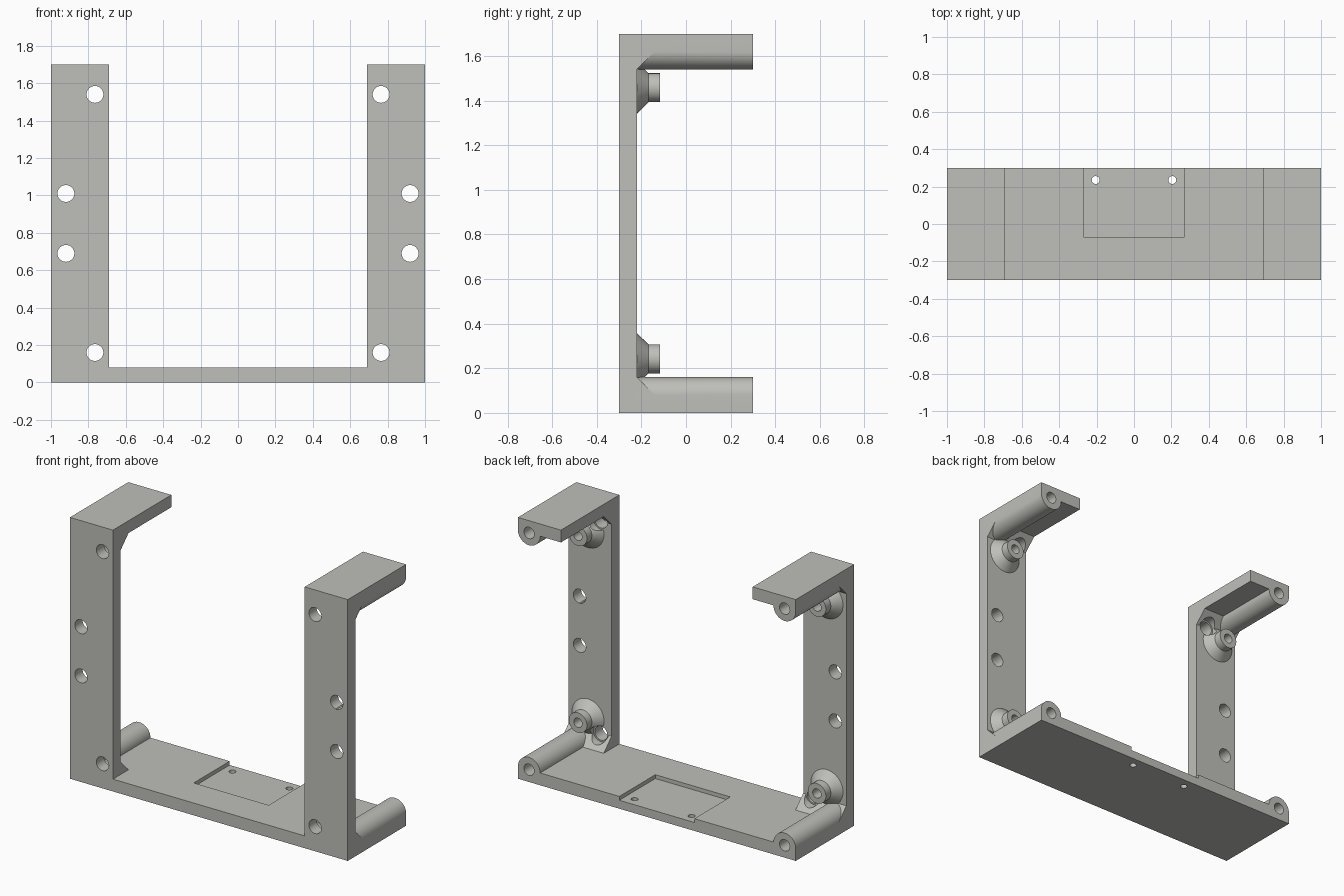
import bpy, bmesh, math
from mathutils import Matrix, Vector

if "Cube" in bpy.data.objects:
    bpy.data.objects.remove(bpy.data.objects["Cube"])

grey = bpy.data.materials.new("light grey")
grey.diffuse_color = (0.52, 0.52, 0.49, 1)
grey.use_nodes = True
grey.node_tree.nodes["Principled BSDF"].inputs["Base Color"].default_value = grey.diffuse_color


def make(name, bm):
    bmesh.ops.recalc_face_normals(bm, faces=bm.faces[:])
    me = bpy.data.meshes.new(name)
    bm.to_mesh(me)
    bm.free()
    me.materials.append(grey)
    ob = bpy.data.objects.new(name, me)
    bpy.context.collection.objects.link(ob)
    return ob


def prism(name, pts, offset):
    """Closed outline of 3D points pushed along an offset."""
    bm = bmesh.new()
    f = bm.faces.new([bm.verts.new(p) for p in pts])
    r = bmesh.ops.extrude_face_region(bm, geom=[f])
    bmesh.ops.translate(bm, vec=offset,
                        verts=[v for v in r["geom"] if isinstance(v, bmesh.types.BMVert)])
    return make(name, bm)


def box(name, lo, hi):
    x0, y0, z0 = lo
    x1, y1, z1 = hi
    return prism(name, [(x0, y0, z0), (x1, y0, z0), (x1, y1, z0), (x0, y1, z0)], (0, 0, z1 - z0))


def turned(name, x, z, prof, n=48):
    """Solid of revolution about the y direction; prof is (y, radius) pairs."""
    bm = bmesh.new()
    rings = []
    for y, r in prof:
        rings.append([bm.verts.new((x + r * math.cos(2 * math.pi * i / n), y,
                                    z + r * math.sin(2 * math.pi * i / n))) for i in range(n)])
    for a, b in zip(rings, rings[1:]):
        for i in range(n):
            j = (i + 1) % n
            bm.faces.new((a[i], a[j], b[j], b[i]))
    bm.faces.new(rings[0])
    bm.faces.new(rings[-1])
    return make(name, bm)


def rod(x, z, r, y0, y1):
    return turned("hole_cutter", x, z, [(y0, r), (y1, r)], 40)


def boolean(ob, others, op):
    """Apply each tool to the object, then remove the tool."""
    for t in others:
        m = ob.modifiers.new("cut", "BOOLEAN")
        m.operation, m.solver, m.object = op, "EXACT", t
        dg = bpy.context.evaluated_depsgraph_get()
        me = bpy.data.meshes.new_from_object(ob.evaluated_get(dg))
        ob.modifiers.clear()
        ob.data = me
        bpy.data.objects.remove(t)


H, W, T, D = 1.7, 0.31, 0.08, 0.30   # height, post width, wall, half depth
IN = -D + T                          # inner face of the posts

# base plate between the posts
frame = box("frame", (-0.75, -D, 0), (0.75, D, T))

adds, cuts = [], []
for s in (-1, 1):
    # C-shaped post with chamfered inner corners
    c = [(-D, 0), (D, 0), (D, T), (IN + T, T), (IN, 2 * T),
         (IN, H - 2 * T), (IN + T, H - T), (D, H - T), (D, H), (-D, H)]
    adds.append(prism("post", [(s * 1.0, y, z) for y, z in c], (-s * W, 0, 0)))
    for up in (False, True):
        def zz(z):
            return H - z if up else z
        # round-topped screw boss along the outer edge
        arc = [(s * 0.92 + T * math.cos(math.pi * i / 24), T + T * math.sin(math.pi * i / 24))
               for i in range(25)]
        d = [(s * 0.92 + T, 0.04)] + arc + [(s * 0.92 - T, 0.04)]
        adds.append(prism("screw_boss", [(x, -0.26, zz(z)) for x, z in d], (0, D + 0.26, 0)))
        # flared standoff on the inside of the post
        adds.append(turned("standoff", s * 0.86, zz(0.242),
                           [(-0.25, 0.116), (IN, 0.116), (-0.168, 0.065), (-0.117, 0.065)]))
        cuts += [rod(s * 0.92, zz(T), 0.037, -0.15, 0.4),
                 rod(s * 0.86, zz(0.242), 0.03, -0.25, 0.0),
                 rod(s * 0.765, zz(0.16), 0.045, -0.4, 0.0),
                 rod(s * 0.765, zz(0.16), 0.055, IN, 0.0),
                 rod(s * 0.92, zz(0.69), 0.045, -0.4, 0.0)]
    # small pin hole through the base plate
    pin = rod(0, 0, 0.021, -0.2, 0.2)
    pin.data.transform(Matrix.Translation(Vector((s * 0.205, 0.235, 0))) @
                       Matrix.Rotation(math.pi / 2, 4, "X"))
    cuts.append(pin)

# shallow pocket open at the back edge
cuts.append(box("pocket_cutter", (-0.27, -0.07, T - 0.025), (0.27, 0.5, 0.3)))

boolean(frame, adds, "UNION")
boolean(frame, cuts, "DIFFERENCE")

bpy.ops.object.select_all(action="DESELECT")
frame.select_set(True)
bpy.context.view_layer.objects.active = frame
bpy.ops.object.shade_smooth_by_angle(angle=math.radians(25))
